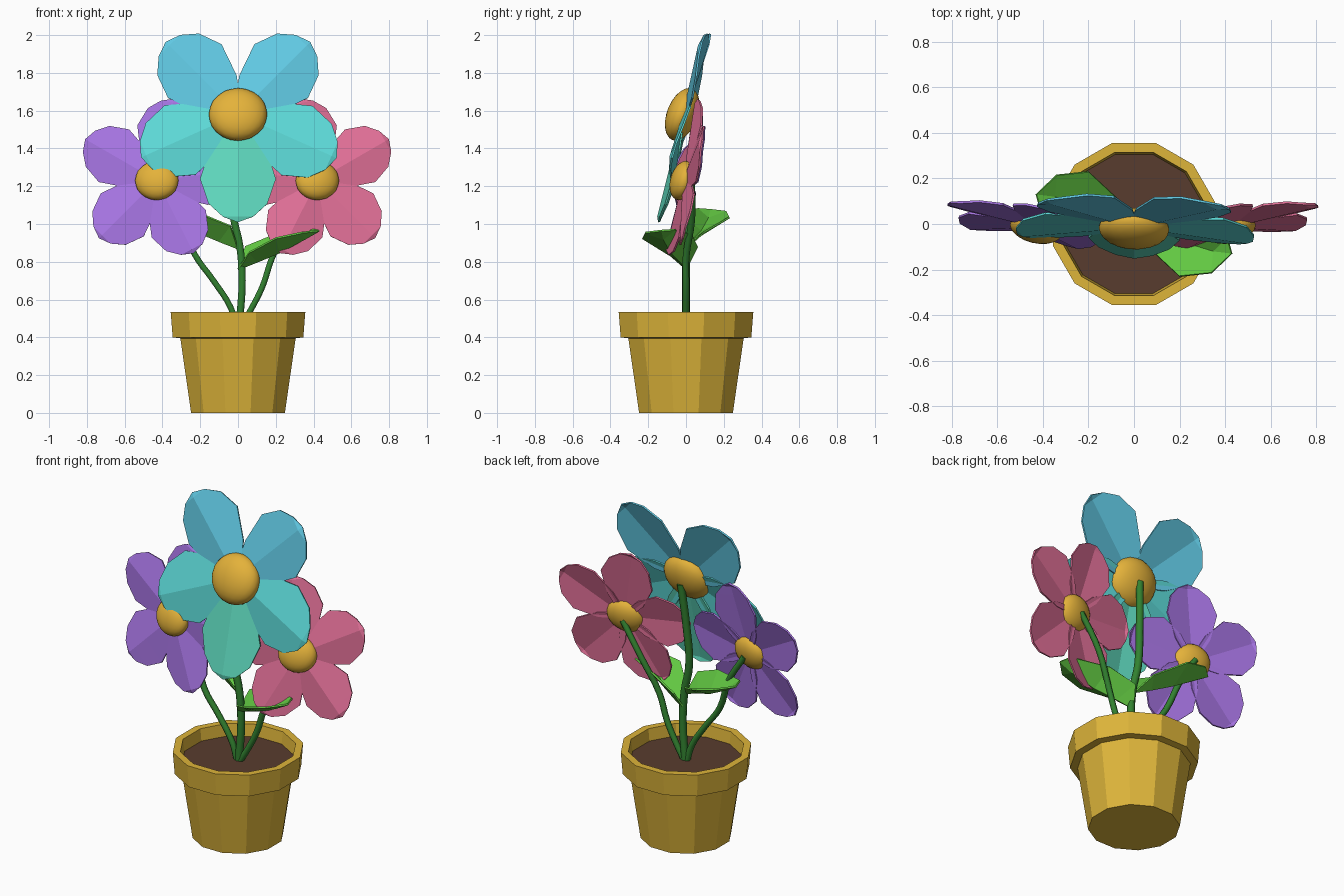
import bpy, bmesh, math
from mathutils import Vector

if "Cube" in bpy.data.objects:
    bpy.data.objects.remove(bpy.data.objects["Cube"])


def mat(name, r, g, b):
    m = bpy.data.materials.new(name)
    lin = [((c / 255 + 0.055) / 1.055) ** 2.4 for c in (r, g, b)]
    m.diffuse_color = (*lin, 1)
    m.use_nodes = True
    m.node_tree.nodes["Principled BSDF"].inputs["Base Color"].default_value = m.diffuse_color
    return m


POT = mat("pot ochre", 222, 181, 58)
GOLD = mat("flower centre gold", 228, 178, 58)
SOIL = mat("soil brown", 88, 60, 46)
STEM = mat("stem green", 50, 130, 48)
LEAF = mat("leaf green", 98, 200, 66)
BLUE = mat("petal blue", 96, 200, 226)
TEAL = mat("petal teal", 92, 216, 214)
AQUA = mat("petal aqua", 95, 217, 190)
PURPLE = mat("petal purple", 166, 116, 226)
PINK = mat("petal pink", 226, 112, 152)


def finish(name, bm, mats, thickness=0):
    bmesh.ops.recalc_face_normals(bm, faces=bm.faces)
    me = bpy.data.meshes.new(name)
    bm.to_mesh(me)
    bm.free()
    for m in mats:
        me.materials.append(m)
    ob = bpy.data.objects.new(name, me)
    bpy.context.collection.objects.link(ob)
    if thickness:
        s = ob.modifiers.new("thickness", 'SOLIDIFY')
        s.thickness = thickness
        s.offset = 0
    return ob


def lathe(name, profile, material, sides=12):
    """Faceted turned shape; both profile ends are capped."""
    bm = bmesh.new()
    rings = []
    for r, z in profile:
        angs = [2 * math.pi * (i + 0.5) / sides for i in range(sides)]
        rings.append([bm.verts.new((r * math.cos(a), r * math.sin(a), z)) for a in angs])
    for lo, hi in zip(rings, rings[1:]):
        for i in range(sides):
            j = (i + 1) % sides
            bm.faces.new((lo[i], lo[j], hi[j], hi[i]))
    bm.faces.new(rings[0])
    bm.faces.new(rings[-1])
    return finish(name, bm, [material])


# Pot with stepped rim, and soil inside
lathe("pot", [(0.257, 0), (0.316, 0.395), (0.358, 0.4), (0.369, 0.535),
              (0.326, 0.535), (0.315, 0.44)], POT)
lathe("soil", [(0.31, 0.43), (0.317, 0.462)], SOIL)

# Petal half outline: (fraction of length, half width)
OUTLINE = [(0.05, 0.05), (0.28, 0.14), (0.6, 0.2), (0.83, 0.155), (0.95, 0.08)]


def flower(name, centre, lean, turn, petals, mats, width, core):
    """Ridged petals on a tilted plane; petals = (angle, length, material)."""
    cx, cy, cz = centre

    def place(x, z, h):
        return (cx + x, cy + lean * z - turn * x - h, cz + z)

    bm = bmesh.new()
    for angle, length, mi in petals:
        a = math.radians(angle)

        def vert(u, v, h):
            x = u * math.cos(a) - v * math.sin(a)
            z = u * math.sin(a) + v * math.cos(a)
            return bm.verts.new(place(x, z, h))

        rib = [vert(f * length, 0, 0.012) for f, w in OUTLINE]
        tip = vert(length, 0, 0)
        for side in (1, -1):
            edge = [vert(f * length, side * w * width, 0.012 - 0.18 * w * width)
                    for f, w in OUTLINE]
            for i in range(len(rib) - 1):
                bm.faces.new((rib[i], rib[i + 1], edge[i + 1], edge[i])).material_index = mi
            bm.faces.new((rib[-1], tip, edge[-1])).material_index = mi
    finish(name + "_petals", bm, mats, 0.01)

    # Domed centre, tilted with the petals
    bm = bmesh.new()
    bmesh.ops.create_icosphere(bm, subdivisions=3, radius=1)
    for v in bm.verts:
        v.co = place(v.co.x * core, v.co.z * core * 0.9, 0.02 - v.co.y * core * 0.55)
    for f in bm.faces:
        f.smooth = True
    finish(name + "_centre", bm, [GOLD])


flower("blue_flower", (0, 0, 1.58), 0.25, 0.03,
       [(45, 0.54, 0), (135, 0.54, 0), (204, 0.56, 1), (336, 0.57, 1), (270, 0.57, 2)],
       [BLUE, TEAL, AQUA], 1.0, 0.155)
SMALL = [(150, 0.435, 0), (78, 0.44, 0), (7, 0.42, 0), (-63, 0.43, 0), (-135, 0.43, 0)]
flower("purple_flower", (-0.43, 0, 1.23), 0.18, 0.15, SMALL, [PURPLE], 0.8, 0.115)
flower("pink_flower", (0.42, 0, 1.23), 0.18, -0.13,
       [(180 - a, l, m) for a, l, m in SMALL], [PINK], 0.8, 0.115)


def stem(name, points, radius):
    cu = bpy.data.curves.new(name, 'CURVE')
    cu.dimensions = '3D'
    cu.bevel_depth = radius
    cu.bevel_resolution = 1
    cu.resolution_u = 4
    cu.use_fill_caps = True
    sp = cu.splines.new('BEZIER')
    sp.bezier_points.add(len(points) - 1)
    for bp, p in zip(sp.bezier_points, points):
        bp.co = p
        bp.handle_left_type = bp.handle_right_type = 'AUTO'
    cu.materials.append(STEM)
    bpy.context.collection.objects.link(bpy.data.objects.new(name, cu))


# Stems rising from the middle of the soil
stem("blue_stem", [(0.005, 0, 0.45), (0.022, 0, 0.7), (0.01, 0, 0.88),
                   (-0.025, 0.005, 1.05), (-0.02, 0.025, 1.3), (0, 0.05, 1.56)], 0.022)
stem("purple_stem", [(-0.005, 0, 0.45), (-0.04, 0, 0.56), (-0.13, 0, 0.7),
                     (-0.23, 0, 0.84), (-0.31, 0.03, 1.04), (-0.42, 0.03, 1.22)], 0.018)
stem("pink_stem", [(0.01, 0, 0.45), (0.07, 0, 0.55), (0.13, 0, 0.67),
                   (0.18, 0, 0.82), (0.28, 0.03, 1.02), (0.41, 0.03, 1.22)], 0.018)

# Folded leaf: low midrib with two raised edges
RIB = [(0, 0, 0.76), (0.1, -0.03, 0.80), (0.22, -0.08, 0.85), (0.35, -0.12, 0.92), (0.43, -0.13, 0.965)]
FRONT = [(0.06, -0.1, 0.85), (0.2, -0.23, 0.925), (0.34, -0.215, 0.955)]
BACK = [(0.04, 0.06, 0.88), (0.2, 0.03, 0.945), (0.41, -0.06, 0.97)]


def leaf(name, spin, lift):
    bm = bmesh.new()

    def verts(pts):
        return [bm.verts.new((x * spin, y * spin, z + lift)) for x, y, z in pts]

    rib = verts(RIB)
    for pts in (FRONT, BACK):
        edge = [rib[0]] + verts(pts) + [rib[-1]]
        for i in range(4):
            quad = [rib[i], rib[i + 1], edge[i + 1], edge[i]]
            bm.faces.new(list(dict.fromkeys(quad)))
    finish(name, bm, [LEAF], 0.01)


leaf("right_leaf", 1, 0)
leaf("left_leaf", -1, 0.11)
